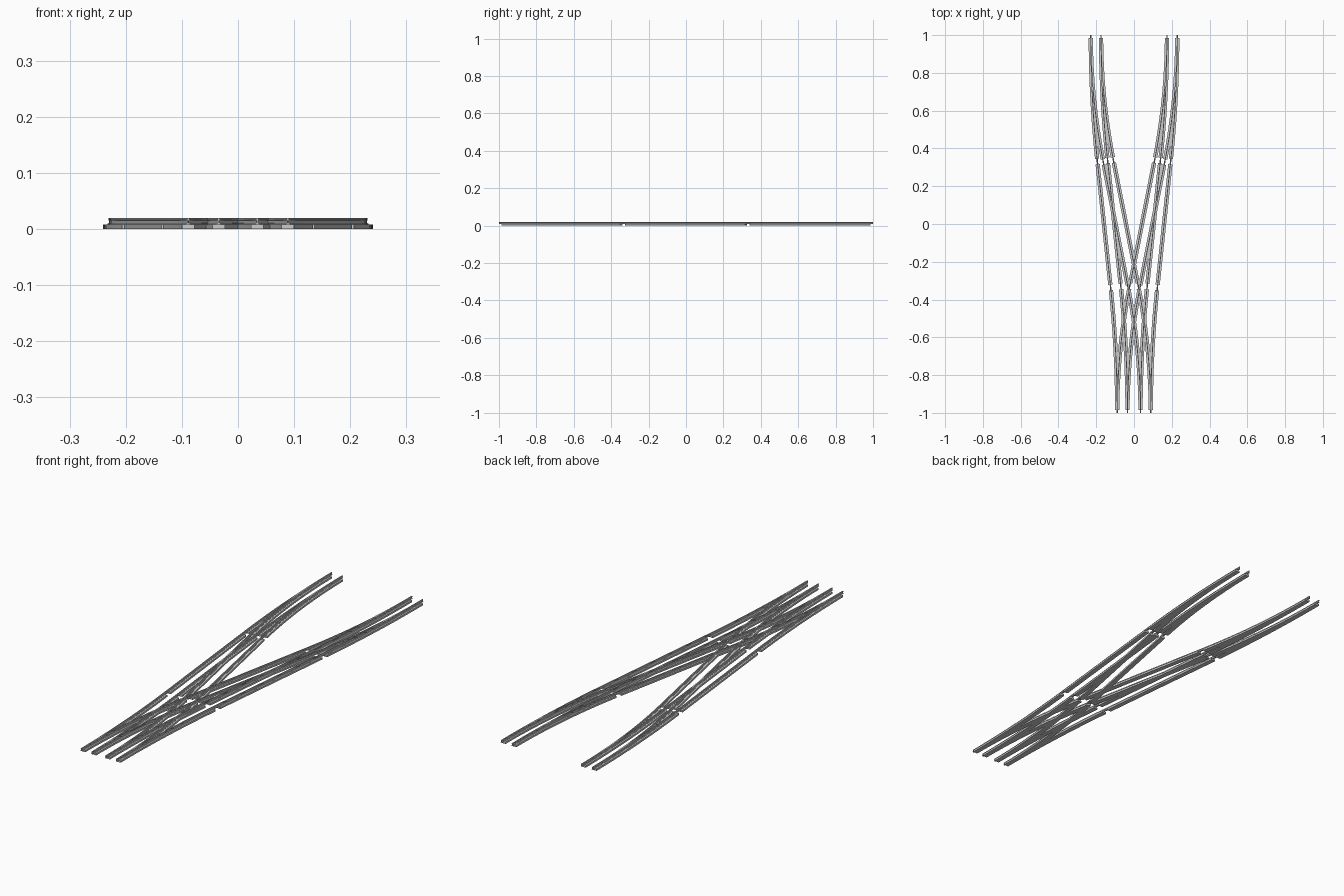
import bpy
import bmesh
from mathutils import Vector

cube = bpy.data.objects.get("Cube")
if cube:
    bpy.data.objects.remove(cube, do_unlink=True)

FRONT_X, BACK_X = 0.0617, 0.2017   # track centres at each end
HALF_GAUGE = 0.0272
JOINT = 1 / 3                      # sections meet at +/- this y
INSET = 0.0145                     # bed stops short of each joint

# Half cross-sections (half width, height), mirrored to closed outlines
BED_HALF = [(0.0113, 0.0), (0.0113, 0.0085)]
RAIL_HALF = [(0.0036, 0.0082), (0.0036, 0.0098), (0.0011, 0.0108),
             (0.0011, 0.0150), (0.0021, 0.0160), (0.0021, 0.0196)]


def outline(half):
    return half + [(-w, z) for w, z in reversed(half)]


def centre(y, x0, x1):
    """Curve, straight, curve: returns centre x and slope at y."""
    bend = 1 - JOINT
    slope = (x1 - x0) / (1 + JOINT)
    middle = (x0 + x1) / 2
    if abs(y) <= JOINT:
        return middle + slope * y, slope
    sign = 1 if y > 0 else -1
    left = 1 - abs(y)
    end = x1 if y > 0 else x0
    return end - sign * slope * left * left / (2 * bend), slope * left / bend


def sweep(bm, profile, ys, x0, x1, offset):
    """Sweep a closed profile along the route, shifted sideways by offset."""
    rings = []
    for y in ys:
        x, slope = centre(y, x0, x1)
        side = Vector((1, -slope, 0)).normalized()
        rings.append([bm.verts.new(Vector((x, y, z)) + side * (offset + w))
                      for w, z in profile])
    n = len(profile)
    for a, b in zip(rings, rings[1:]):
        for i in range(n):
            j = (i + 1) % n
            bm.faces.new((a[i], a[j], b[j], b[i]))
    bm.faces.new(rings[0])
    bm.faces.new(list(reversed(rings[-1])))


def steps(a, b, count):
    return [a + (b - a) * i / count for i in range(count + 1)]


def build(name, profile, spans, x0, x1):
    bm = bmesh.new()
    for offset in (-HALF_GAUGE, HALF_GAUGE):
        for ys in spans:
            sweep(bm, profile, ys, x0, x1, offset)
    bmesh.ops.recalc_face_normals(bm, faces=bm.faces)
    mesh = bpy.data.meshes.new(name)
    bm.to_mesh(mesh)
    bm.free()
    obj = bpy.data.objects.new(name, mesh)
    bpy.context.collection.objects.link(obj)


# Sections: front curve, straight middle, back curve
sections = [(-1, -JOINT, 12), (-JOINT, JOINT, 1), (JOINT, 1, 12)]
rail_spans = [steps(a, b, n) for a, b, n in sections]
bed_spans = [steps(a + INSET, b - INSET, n) for a, b, n in sections]

# Two outer routes and two crossing routes
for side, s in (("left", 1), ("right", -1)):
    for kind, t in (("outer", s), ("crossing", -s)):
        ends = (s * FRONT_X, t * BACK_X)
        build(f"{side}_{kind}_rails", outline(RAIL_HALF), rail_spans, *ends)
        build(f"{side}_{kind}_rail_beds", outline(BED_HALF), bed_spans, *ends)
